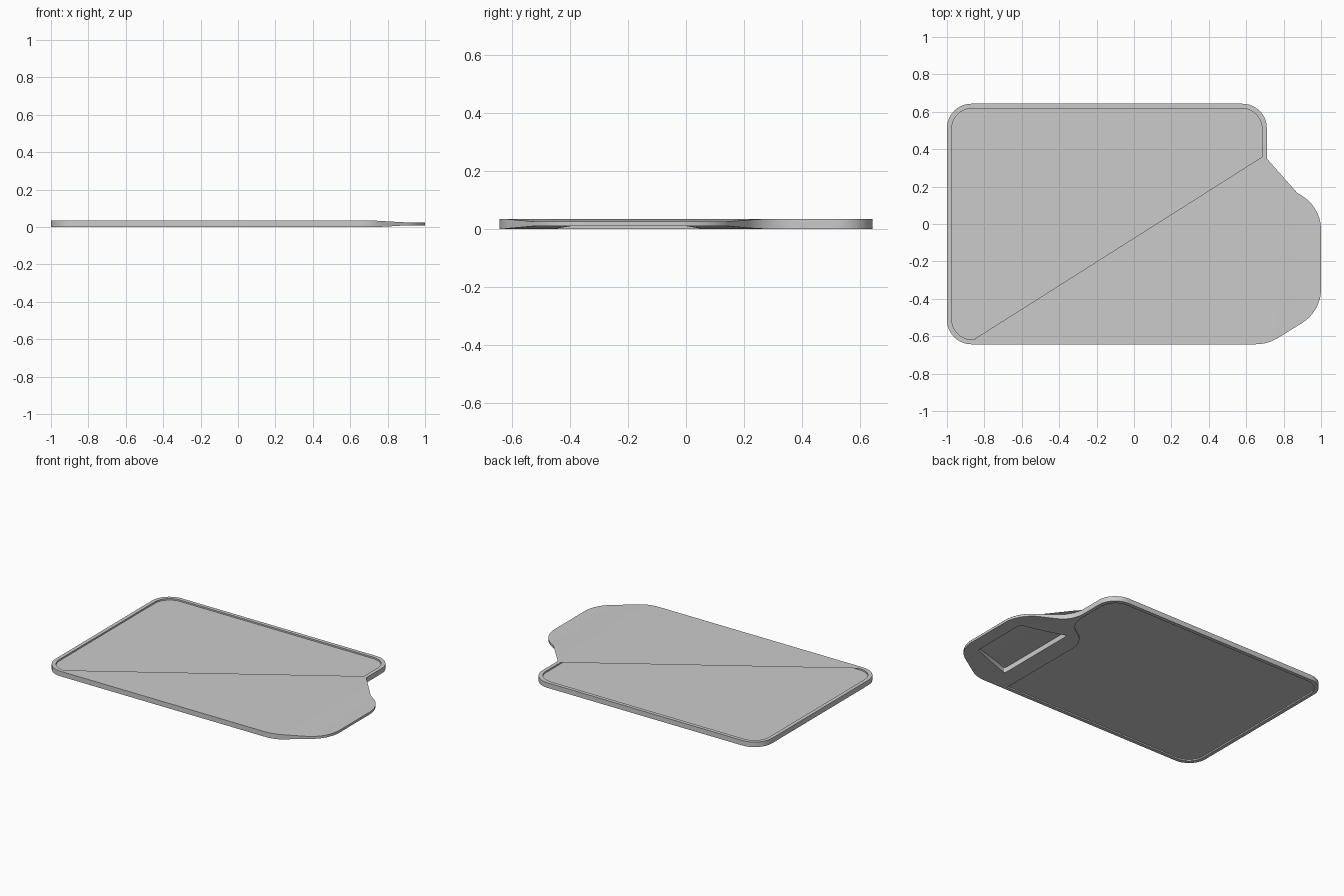
import bpy, bmesh, math
from mathutils import Vector

if "Cube" in bpy.data.objects:
    bpy.data.objects.remove(bpy.data.objects["Cube"])

TOP, TIP_TOP, TIP_BOTTOM = 0.034, 0.025, 0.009


def rounded(corners, steps=10):
    """Outline from (x, y, trim) corners, each rounded with a true arc."""
    out = []
    n = len(corners)
    for i, (x, y, d) in enumerate(corners):
        p = Vector((x, y))
        if d == 0:
            out.append(p)
            continue
        a = (Vector(corners[i - 1][:2]) - p).normalized()
        b = (Vector(corners[(i + 1) % n][:2]) - p).normalized()
        w = math.sin(a.angle(b) / 2)
        for k in range(steps + 1):
            t = k / steps
            c0, c1, c2 = (1 - t) ** 2, 2 * t * (1 - t) * w, t * t
            out.append((c0 * (p + a * d) + c1 * p + c2 * (p + b * d)) / (c0 + c1 + c2))
    return out


def slab(name, outline, z0, z1=None, taper=False, lift=0.0):
    """Flat sheet (z1 None) or prism; taper thins it towards the handle tip."""
    bm = bmesh.new()
    face = bm.faces.new([bm.verts.new((p.x, p.y, z0)) for p in outline])
    if z1 is not None:
        ext = bmesh.ops.extrude_face_region(bm, geom=[face])
        for v in ext["geom"]:
            if isinstance(v, bmesh.types.BMVert):
                v.co.z = z1
        bmesh.ops.recalc_face_normals(bm, faces=bm.faces[:])
    if taper:
        for x in (0.74, 0.9):
            bmesh.ops.bisect_plane(bm, geom=bm.verts[:] + bm.edges[:] + bm.faces[:],
                                   plane_co=(x, 0, 0), plane_no=(1, 0, 0))
        for v in bm.verts:
            f = min(1, max(0, (v.co.x - 0.74) / 0.16))
            if v.co.z > TOP / 2:
                v.co.z = TOP + (TIP_TOP - TOP) * f + lift
            else:
                v.co.z = TIP_BOTTOM * f
    me = bpy.data.meshes.new(name)
    bm.to_mesh(me)
    bm.free()
    ob = bpy.data.objects.new(name, me)
    bpy.context.collection.objects.link(ob)
    return ob


def cut(target, cutter):
    cutter.hide_render = True
    m = target.modifiers.new("cut", 'BOOLEAN')
    m.operation, m.solver, m.object = 'DIFFERENCE', 'EXACT', cutter
    bpy.context.view_layer.objects.active = target
    bpy.ops.object.modifier_apply(modifier=m.name)
    bpy.data.objects.remove(cutter)


# Board with its thinner handle
tip = [(0.715, -0.643, 0.065), (1, -0.467, 0.12), (1, 0.088, 0.12)]
board = slab("board", rounded([(-1, -0.643, 0.13)] + tip +
             [(0.71, 0.266, 0.1), (0.71, 0.643, 0.13), (-1, 0.643, 0.13)]),
             0, TOP, taper=True)

# Shallow recess on both sides, leaving a narrow rim
recess = rounded([(-0.975, -0.618, 0.11), (0.49, -0.618, 0), (0.49, 0.1, 0.1),
                  (0.685, 0.22, 0.1), (0.685, 0.618, 0.11), (-0.975, 0.618, 0.11)])
cut(board, slab("top_recess_cutter", recess, 0.024, 0.1))
cut(board, slab("bottom_recess_cutter", recess, -0.1, 0.009))

# Grip opening in the handle
hole = rounded([(0.615, -0.495, 0.015), (0.908, -0.396, 0.015),
                (0.908, 0.0, 0.015), (0.615, 0.099, 0.015)], 4)
cut(board, slab("grip_cutter", hole, -0.1, 0.1))

# Thin sheet covering the front half of the recess and the handle
cover = slab("cover_sheet", rounded([(-0.85, -0.643, 0)] + tip +
             [(0.872, 0.167, 0), (0.71, 0.35, 0), (0.687, 0.36, 0), (-0.85, -0.613, 0)]),
             TOP, taper=True, lift=0.0004)

for ob in (board, cover):
    bpy.ops.object.select_all(action='DESELECT')
    ob.select_set(True)
    bpy.context.view_layer.objects.active = ob
    bpy.ops.object.shade_smooth_by_angle(angle=math.radians(20))
